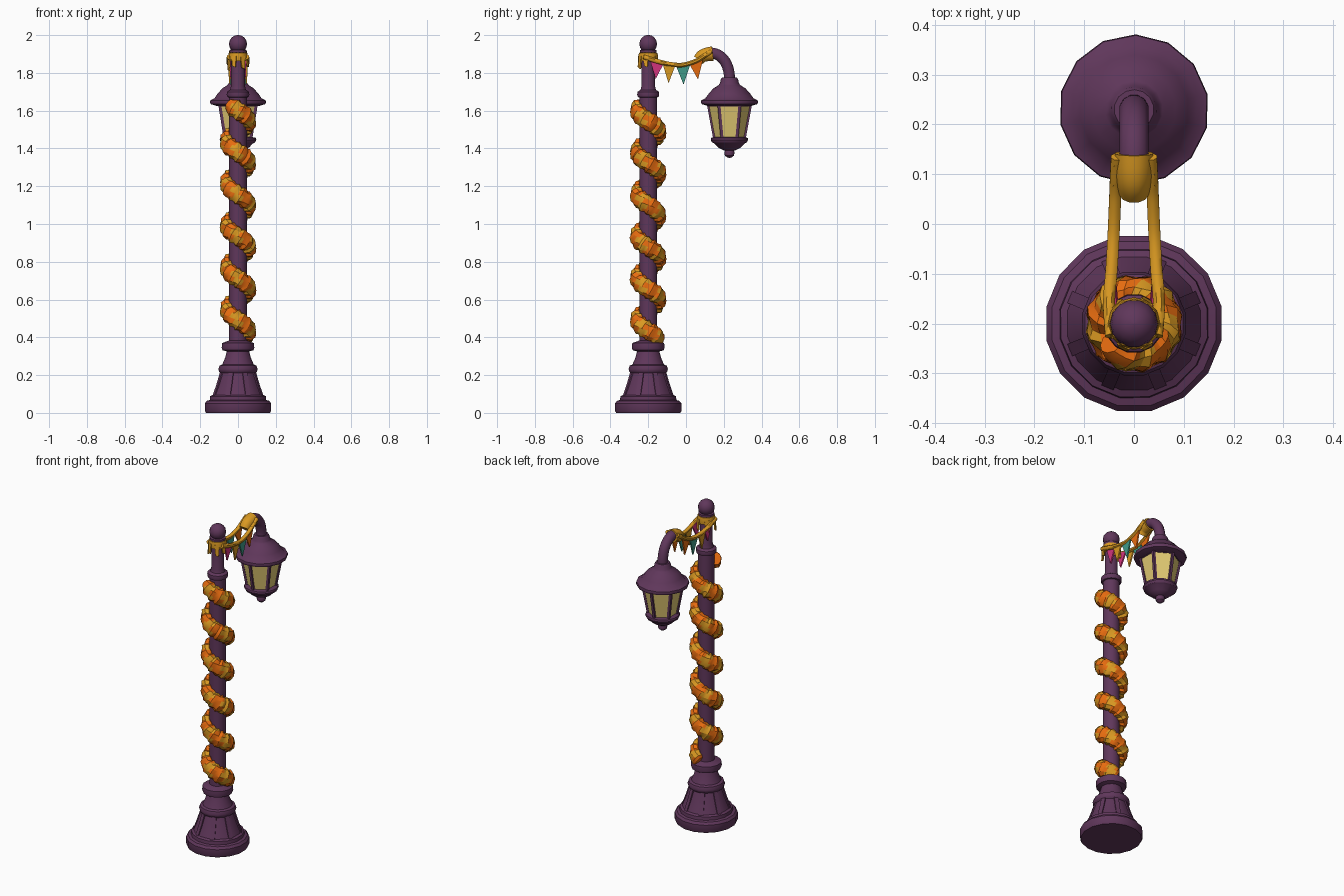
import bpy, bmesh, math, random
from mathutils import Vector

if "Cube" in bpy.data.objects:
    bpy.data.objects.remove(bpy.data.objects["Cube"])

random.seed(4)
PY, LY = -0.2, 0.23          # pole and lantern positions along y


def mat(name, c):
    m = bpy.data.materials.new(name)
    m.diffuse_color = (*c, 1)
    m.use_nodes = True
    m.node_tree.nodes["Principled BSDF"].inputs["Base Color"].default_value = m.diffuse_color
    return m


PURPLE = mat("plum metal", (0.116, 0.038, 0.104))
GOLD = mat("gold cloth", (0.70, 0.32, 0.016))
ORANGE = mat("orange cloth", (0.80, 0.15, 0.005))
GLASS = mat("pale yellow glass", (0.76, 0.59, 0.17))
PINK = mat("pink cloth", (0.66, 0.035, 0.21))
TEAL = mat("teal cloth", (0.05, 0.33, 0.25))


def finish(bm, name, mats, smooth=None):
    bmesh.ops.recalc_face_normals(bm, faces=bm.faces[:])
    me = bpy.data.meshes.new(name)
    bm.to_mesh(me)
    bm.free()
    for m in mats:
        me.materials.append(m)
    ob = bpy.data.objects.new(name, me)
    bpy.context.collection.objects.link(ob)
    if smooth:
        bpy.ops.object.select_all(action='DESELECT')
        ob.select_set(True)
        bpy.context.view_layer.objects.active = ob
        bpy.ops.object.shade_smooth_by_angle(angle=math.radians(smooth))
    return ob


def skin(bm, rings, cap=True):
    n = len(rings[0])
    vs = [[bm.verts.new(p) for p in r] for r in rings]
    for i, (a, b) in enumerate(zip(vs, vs[1:])):
        for j in range(n):
            k = (j + 1) % n
            yield i, j, bm.faces.new((a[j], a[k], b[k], b[j]))
    if cap:
        bm.faces.new(vs[0])
        bm.faces.new(vs[-1])


def lathe(name, prof, y, m, sides=16, phase=0.0, smooth=35):
    bm = bmesh.new()
    rings = [[(r * math.cos(phase + math.tau * j / sides),
               y + r * math.sin(phase + math.tau * j / sides), z)
              for j in range(sides)] for r, z in prof]
    list(skin(bm, rings))
    return finish(bm, name, [m], smooth)


def smooth_path(pts, steps=5):
    P = [Vector(p) for p in pts]
    P = [2 * P[0] - P[1]] + P + [2 * P[-1] - P[-2]]
    out = []
    for a, b, c, d in zip(P, P[1:], P[2:], P[3:]):
        for s in range(steps):
            t = s / steps
            out.append(0.5 * (2 * b + (c - a) * t + (2 * a - 5 * b + 4 * c - d) * t * t
                              + (3 * b - a - 3 * c + d) * t ** 3))
    return out + [P[-2]]


def tube(name, pts, r, m, sides=10, smooth=45, r_end=None):
    bm = bmesh.new()
    rings = []
    r_end = r if r_end is None else r_end
    for i, p in enumerate(pts):
        t = (pts[min(i + 1, len(pts) - 1)] - pts[max(i - 1, 0)]).normalized()
        u = (Vector((1, 0, 0)) - t * t.x).normalized()
        v = t.cross(u)
        rr = r + (r_end - r) * i / (len(pts) - 1)
        rings.append([p + rr * (u * math.cos(a) + v * math.sin(a))
                      for a in [math.tau * (j + .5) / sides for j in range(sides)]])
    list(skin(bm, rings))
    return finish(bm, name, [m], smooth)


def plate(name, outline, thick, m):
    """Thin slab: outline points are extruded along the thickness vector."""
    bm = bmesh.new()
    a = [Vector(p) - Vector(thick) / 2 for p in outline]
    list(skin(bm, [a, [p + Vector(thick) for p in a]]))
    return finish(bm, name, [m])


# Stepped base, pole and ball finial
lathe("base", [(.173, 0), (.179, .01), (.179, .05), (.168, .064), (.152, .068), (.150, .088),
               (.136, .095), (.114, .15), (.094, .21), (.102, .218), (.106, .232), (.100, .25),
               (.085, .256), (.070, .29), (.060, .325), (.084, .332), (.088, .345),
               (.086, .37), (.062, .378), (.045, .385)], PY, PURPLE, 16, .2)
lathe("pole", [(.047, .37), (.047, 1.67), (.056, 1.672), (.060, 1.685), (.058, 1.70),
               (.042, 1.71), (.037, 1.73), (.037, 1.90), (.046, 1.908), (.046, 1.92),
               (.030, 1.926)], PY, PURPLE, 14)
lathe("ball_finial", [(max(.048 * math.sin(math.pi * k / 8), .001),
                       1.953 - .048 * math.cos(math.pi * k / 8)) for k in range(9)],
      PY, PURPLE, 14)

# Raised ribs around the tapered base
for k in range(8):
    a = math.tau * (k + .5) / 8
    d, s = Vector((math.cos(a), math.sin(a), 0)), Vector((-math.sin(a), math.cos(a), 0))
    c = Vector((0, PY, 0))
    prof = [(.10, .08), (.143, .08), (.137, .10), (.117, .155), (.098, .215), (.07, .215)]
    plate("base_rib", [c + d * r + Vector((0, 0, z)) for r, z in prof], s * .026, PURPLE)

# Two-colour leaf garland spiralling around the pole
bm = bmesh.new()
rings, N, SIDES, STEP = [], 203, 10, 10
for i in range(N):
    deg = -140 + STEP * i
    a = math.radians(deg)
    d = Vector((math.cos(a), math.sin(a), 0))
    t = Vector((-math.sin(a) * .06, math.cos(a) * .06, -.222 / math.tau)).normalized()
    v = d.cross(t)
    ctr = Vector((0, PY, 1.60 - .222 * (deg + 90) / 360)) + d * .057
    end = min(1, .7 + .15 * min(i, N - 1 - i))
    ruffle = (1.08, 1.0, .92)[i % 3] * end
    rings.append([ctr + ruffle * random.uniform(.95, 1.07) *
                  (d * .038 * math.cos(b) + v * .047 * math.sin(b))
                  for b in [math.tau * j / SIDES for j in range(SIDES)]])
# Gold patches repeat five times per turn, the rest is orange
shift = [random.uniform(-9, 9) for _ in range(SIDES)]
for i, j, f in skin(bm, rings):
    deg = -140 + STEP * i + shift[j]
    f.material_index = 1 if math.cos(math.radians(5 * (deg + 100))) > .2 else 0
finish(bm, "spiral_garland", [ORANGE, GOLD], 30)

# Curved lantern arm
tube("lantern_arm", smooth_path([(0, .085, 1.893), (0, .13, 1.905), (0, .175, 1.892),
                                 (0, .21, 1.855), (0, .228, 1.80), (0, .23, 1.74)]),
     .030, PURPLE, 12)

# Lantern roof, glass, frame and bottom cup
lathe("lantern_roof", [(.04, 1.775), (.046, 1.765), (.050, 1.745), (.058, 1.735), (.085, 1.718),
                       (.110, 1.69), (.128, 1.665), (.149, 1.655), (.151, 1.645),
                       (.148, 1.635), (.115, 1.625)], LY, PURPLE, 14, .2, 50)
lathe("lantern_glass", [(.113, 1.63), (.079, 1.45)], LY, GLASS, 6, math.pi / 6, None)
lathe("glass_top_frame", [(.118, 1.634), (.116, 1.622)], LY, PURPLE, 6, math.pi / 6, None)
for k in range(6):
    a = math.pi / 6 + math.tau * k / 6
    p = [Vector((r * math.cos(a), LY + r * math.sin(a), z)) for r, z in ((.111, 1.63), (.078, 1.45))]
    tube("lantern_post", p, .011, PURPLE, 4, None)
lathe("lantern_cup", [(.078, 1.460), (.097, 1.456), (.099, 1.445), (.092, 1.432), (.080, 1.426),
                      (.060, 1.405), (.036, 1.392), (.024, 1.388), (.027, 1.378),
                      (.024, 1.362), (.012, 1.352), (.002, 1.35)], LY, PURPLE, 14, .2)

# Cloth wrap on the arm end
tube("arm_wrap", smooth_path([(0, .066, 1.868), (0, .085, 1.888), (0, .108, 1.897),
                              (0, .142, 1.902)], 3), .032, GOLD, 12, 45, .040)

# Cloth band with hanging tails on the pole
lathe("pole_wrap", [(.036, 1.862), (.050, 1.864), (.053, 1.885), (.049, 1.906), (.036, 1.908)],
      PY, GOLD, 12)
for deg, low in ((-160, 1.81), (-115, 1.83), (-60, 1.82), (-15, 1.83), (60, 1.82), (130, 1.82)):
    a = math.radians(deg)
    d, s = Vector((math.cos(a), math.sin(a), 0)), Vector((-math.sin(a), math.cos(a), 0))
    c = Vector((0, PY, 0)) + d * .048
    plate("wrap_tail", [c + s * w + d * o + Vector((0, 0, z)) for w, o, z in
                        ((-.014, 0, 1.89), (.014, 0, 1.89), (.010, .005, low),
                         (-.008, .005, low + .008))], d * .008, GOLD)

# Bunting strands and flags on both sides
for sx in (-1, 1):
    path = smooth_path([(sx * .046, -.225, 1.885), (sx * .050, -.16, 1.864),
                        (sx * .045, -.09, 1.847), (sx * .041, -.02, 1.842),
                        (sx * .038, .05, 1.862), (sx * .036, .10, 1.892),
                        (sx * .034, .135, 1.915)], 8)
    tube("bunting_strand", path, .013, GOLD, 8)
    for y, m, x, tip_z in ((-.156, PINK, .040, 1.768), (-.090, GOLD, .047, 1.745),
                           (-.015, TEAL, .042, 1.738), (.056, ORANGE, .038, 1.765)):
        a, b = (min(path, key=lambda p: abs(p.y - q)).copy() for q in (y - .039, y + .039))
        a.x = b.x = sx * x
        tip = Vector((sx * (x - .004), y + (a.z - b.z) * -.2, tip_z))
        plate("bunting_flag", [a, b, tip], (.009, 0, 0), m)
